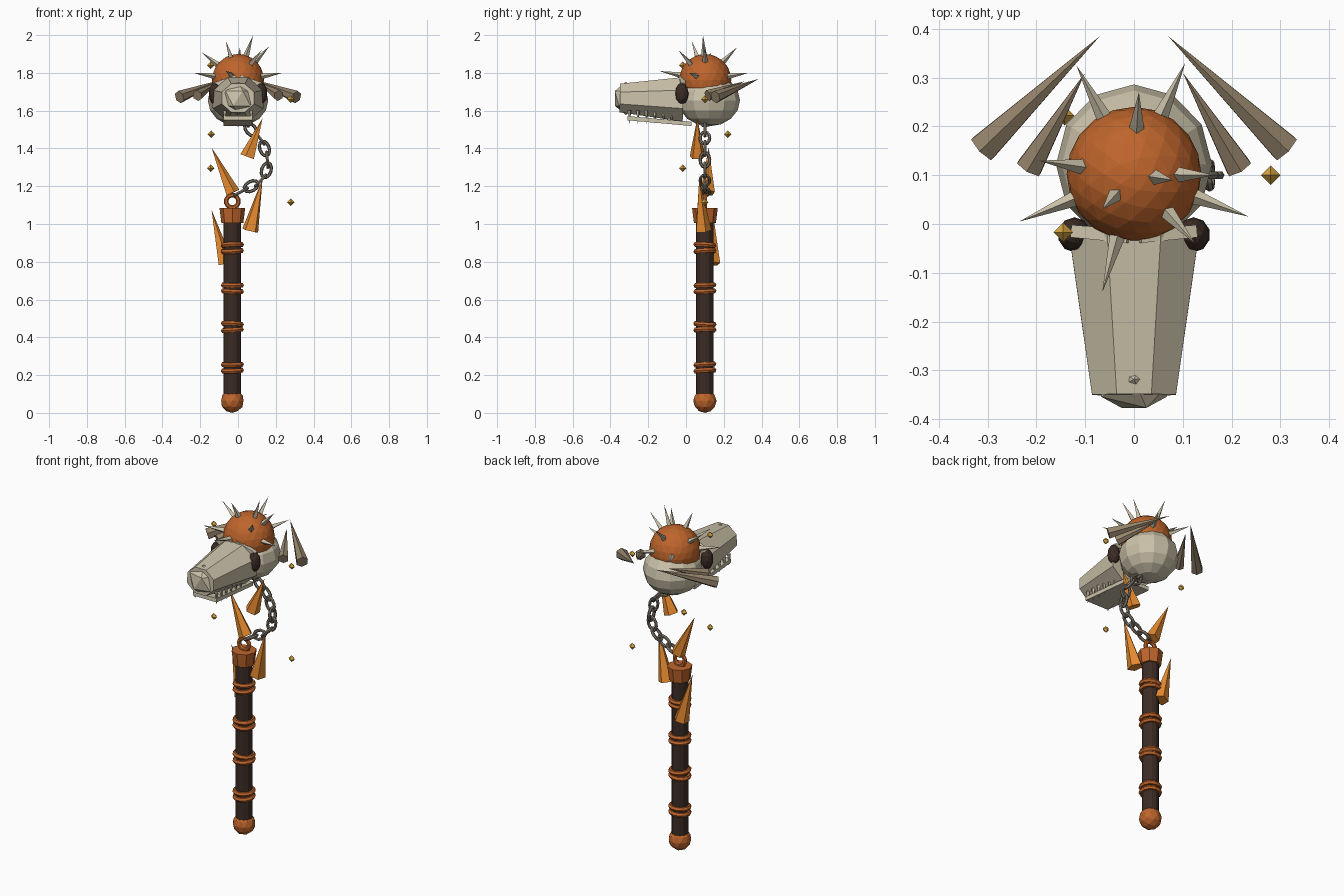
import bpy, bmesh, math, random
from mathutils import Vector, Matrix

if "Cube" in bpy.data.objects:
    bpy.data.objects.remove(bpy.data.objects["Cube"])

random.seed(4)


def mat(name, r, g, b):
    m = bpy.data.materials.new(name)
    m.diffuse_color = (r, g, b, 1)
    m.use_nodes = True
    m.node_tree.nodes["Principled BSDF"].inputs["Base Color"].default_value = m.diffuse_color
    return m


BONE = mat("bone", .60, .54, .40)
HORN = mat("horn", .30, .23, .15)
RUST = mat("rust_orange", .52, .13, .025)
FLAME = mat("flame", .80, .26, .03)
DARK = mat("dark_leather", .045, .025, .018)
GOLD = mat("gold", .65, .36, .05)
IRON = mat("iron", .22, .19, .15)


def finish(name, bm, m):
    bmesh.ops.recalc_face_normals(bm, faces=bm.faces)
    me = bpy.data.meshes.new(name)
    bm.to_mesh(me)
    bm.free()
    ob = bpy.data.objects.new(name, me)
    me.materials.append(m)
    bpy.context.collection.objects.link(ob)
    return ob


def cone(name, a, b, r1, r2, n, m, squash=1.0, roll=0.0):
    """Tapered prism from point a to point b."""
    a, b = Vector(a), Vector(b)
    d = b - a
    bm = bmesh.new()
    M = (Matrix.Translation((a + b) / 2) @ d.to_track_quat('Z', 'Y').to_matrix().to_4x4()
         @ Matrix.Diagonal((1, squash, 1, 1)) @ Matrix.Rotation(roll, 4, 'Z'))
    bmesh.ops.create_cone(bm, cap_ends=True, segments=n, radius1=r1, radius2=r2,
                          depth=d.length, matrix=M)
    return finish(name, bm, m)


def ball(name, c, s, m, sub=2):
    bm = bmesh.new()
    M = Matrix.Translation(c) @ Matrix.Diagonal((*s, 1))
    bmesh.ops.create_icosphere(bm, subdivisions=sub, radius=1, matrix=M)
    return finish(name, bm, m)


def box(name, M, size, m):
    bm = bmesh.new()
    bmesh.ops.create_cube(bm, size=1, matrix=M @ Matrix.Diagonal((*size, 1)))
    return finish(name, bm, m)


def ring(name, c, axis, R, r, m, n=12, k=6, along=None, stretch=1.0):
    """Torus around axis, optionally stretched along a direction."""
    z = Vector(axis).normalized()
    x = Vector(along).normalized() if along else z.orthogonal().normalized()
    rot = Matrix((x, z.cross(x), z)).transposed().to_4x4()
    M = Matrix.Translation(c) @ rot
    bm = bmesh.new()
    rows = []
    for i in range(n):
        u = 2 * math.pi * i / n
        row = []
        for j in range(k):
            v = 2 * math.pi * j / k
            q = R * stretch if along else R
            p = (math.cos(u) * (q + r * math.cos(v)), math.sin(u) * (R + r * math.cos(v)),
                 r * math.sin(v))
            row.append(bm.verts.new(M @ Vector(p)))
        rows.append(row)
    for i in range(n):
        A, B = rows[i], rows[(i + 1) % n]
        for j in range(k):
            bm.faces.new((A[j], B[j], B[(j + 1) % k], A[(j + 1) % k]))
    return finish(name, bm, m)


# Handle: shaft, pommel, double bands, collar and eyelet
HX, HY = -.03, .10
cone("handle_shaft", (HX, HY, .07), (HX, HY, 1.03), .046, .046, 12, DARK)
ball("pommel", (HX, HY, .063), (.062, .062, .063), RUST)
for i, z in enumerate((.24, .455, .66, .873)):
    for s in (-1, 1):
        tilt = (random.uniform(-.08, .08), random.uniform(-.08, .08), 1)
        ring(f"grip_band_{i}_{s}", (HX, HY, z + s * .016), tilt, .049, .014, RUST, 12, 6)
cone("collar", (HX, HY, 1.005), (HX, HY, 1.085), .058, .068, 8, RUST)
ring("eyelet", (HX, HY, 1.12), (0, 1, 0), .033, .012, RUST)

# Chain of alternating links
path = [(-.03, 1.145), (.015, 1.17), (.07, 1.20), (.12, 1.23), (.15, 1.285), (.155, 1.34),
        (.14, 1.40), (.115, 1.455), (.068, 1.50), (.03, 1.55)]
for i in range(1, len(path)):
    p, q = path[i - 1], path[min(i + 1, len(path) - 1)]
    t = Vector((q[0] - p[0], 0, q[1] - p[1])).normalized()
    side = Vector((0, 1, 0))
    axis = side if i % 2 == 0 else t.cross(side)
    ring(f"chain_link_{i}", (path[i][0], HY, path[i][1]), axis, .025, .009, IRON,
         along=t, stretch=1.6)

# Skull: cranium, snout, nose, jaw
bm = bmesh.new()
bmesh.ops.create_uvsphere(bm, u_segments=12, v_segments=8, radius=1,
                          matrix=Matrix.Translation((0, .122, 1.655))
                          @ Matrix.Diagonal((.16, .164, .138, 1)))
finish("cranium", bm, BONE)
cone("snout", (0, -.015, 1.66), (0, -.35, 1.667), .145, .093, 8, BONE, .88, math.pi / 8)
ball("nose", (0, -.318, 1.665), (.092, .069, .088), BONE, 1)
box("lower_jaw", Matrix.Translation((0, -.14, 1.545)) @ Matrix.Rotation(-.09, 4, 'X'),
    (.155, .34, .022), BONE)
for s in (-1, 1):
    for i in range(6):
        y = -.30 + i * .045
        cone(f"tooth_{s}_{i}", (s * .07, y, 1.60), (s * .07, y, 1.528), .011, 0, 5, BONE)
    # Eye socket and slanted brow
    ball(f"eye_socket_{s}", (s * .122, -.022, 1.69), (.034, .036, .058), DARK)
    cone(f"brow_{s}", (s * .01, -.025, 1.775), (s * .125, -.015, 1.735), .02, .018, 4, BONE,
         1, math.pi / 4)
    # Horns, thick end outward
    cone(f"large_horn_{s}", (s * .31, .155, 1.672), (s * .07, .385, 1.768), .034, 0, 6, HORN)
    cone(f"small_horn_{s}", (s * .215, .115, 1.68), (s * .10, .31, 1.755), .03, 0, 6, HORN)

# Orange dome cap with spikes
bm = bmesh.new()
bmesh.ops.create_icosphere(bm, subdivisions=3, radius=.138,
                           matrix=Matrix.Translation((0, .102, 1.762)))
cut = bmesh.ops.bisect_plane(bm, geom=bm.verts[:] + bm.edges[:] + bm.faces[:],
                             plane_co=(0, 0, 1.72), plane_no=(0, 0, -1), clear_outer=True)
bmesh.ops.holes_fill(bm, edges=[e for e in bm.edges if e.is_boundary])
finish("dome", bm, RUST)
centre = Vector((0, .102, 1.762))
tips = [(.01, .27, 1.935), (.105, .33, 1.80), (-.118, .325, 1.80), (.235, .015, 1.80),
        (-.235, .005, 1.80), (-.065, -.14, 1.81), (.125, -.04, 1.92), (.08, .09, 2.0),
        (-.195, .13, 1.91), (-.065, .03, 1.97), (.165, .10, 1.94)]
for i, t in enumerate(tips):
    d = (Vector(t) - centre).normalized()
    cone(f"dome_spike_{i}", centre + d * .125, t, .017, 0, 4, BONE)

# Floating flame shards: base, tip, radius
shards = [((-.03, .115, 1.165), (-.14, .12, 1.405), .04),
          ((-.068, .14, .79), (-.14, .14, 1.075), .043),
          ((.065, .09, .965), (.13, .07, 1.24), .045),
          ((.052, .06, 1.355), (.13, .06, 1.56), .042)]
for i, (a, b, r) in enumerate(shards):
    cone(f"flame_shard_{i}", a, b, r, 0, 5, FLAME)

# Floating gold sparks (octahedra)
sparks = [(-.145, -.017, 1.84), (-.142, .222, 1.475), (-.145, -.017, 1.295),
          (.28, .10, 1.66), (.28, .10, 1.115)]
for i, c in enumerate(sparks):
    bm = bmesh.new()
    c, r = Vector(c), .02
    top, low = bm.verts.new(c + Vector((0, 0, r))), bm.verts.new(c - Vector((0, 0, r)))
    rim = [bm.verts.new(c + Vector((r * math.cos(k * math.pi / 2),
                                    r * math.sin(k * math.pi / 2), 0))) for k in range(4)]
    for k in range(4):
        bm.faces.new((rim[k], rim[(k + 1) % 4], top))
        bm.faces.new((rim[(k + 1) % 4], rim[k], low))
    finish(f"spark_{i}", bm, GOLD)
